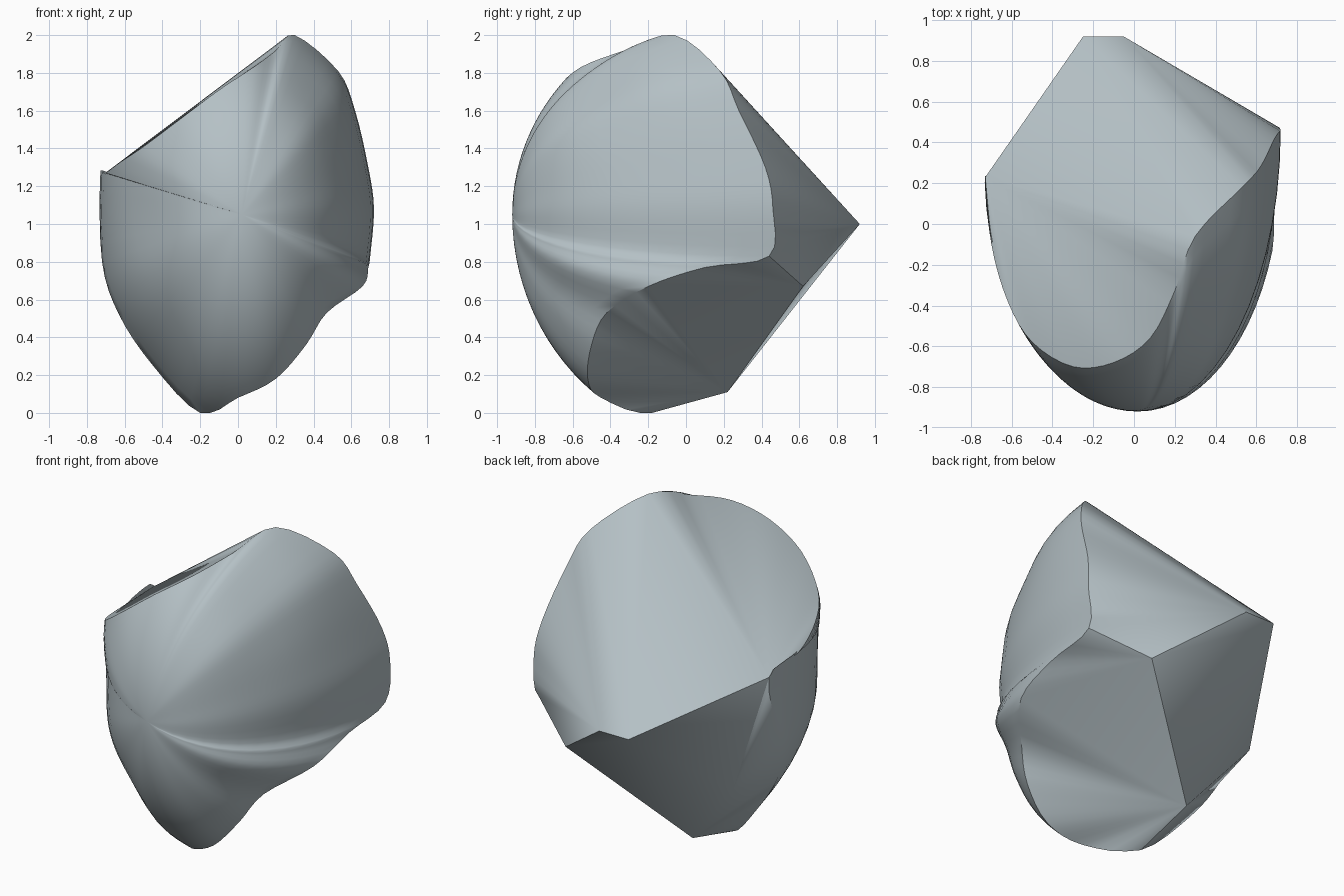
import bpy, bmesh, math
from mathutils import Vector

cube = bpy.data.objects.get("Cube")
if cube:
    bpy.data.objects.remove(cube, do_unlink=True)

# Rim of the rounded front, clockwise from the peak
rim = [Vector(p) for p in (
    (.3, -.06, 2), (.53, .18, 1.81), (.62, .28, 1.6), (.69, .42, 1.3),
    (.72, .46, 1.08), (.7, .44, .83), (.69, .1, .77), (.66, -.2, .67),
    (.47, -.42, .53), (.36, -.5, .36), (.2, -.52, .18), (0, -.45, .08),
    (-.2, -.18, 0), (-.45, -.05, .25), (-.63, 0, .52), (-.72, .12, .8),
    (-.73, .23, 1.25), (-.7, -.1, 1.27), (-.62, -.38, 1.33), (-.5, -.58, 1.41),
    (-.3, -.7, 1.56), (-.1, -.68, 1.71), (.08, -.56, 1.83), (.2, -.33, 1.92))]
nose = Vector((.02, -.92, 1.05))
steps, rings = 4, 14


def smooth_loop(pts):
    """Catmull-Rom curve through a closed loop of points."""
    out = []
    for i in range(len(pts)):
        a, b, c, d = (pts[(i + k) % len(pts)] for k in (-1, 0, 1, 2))
        for s in range(steps):
            t = s / steps
            out.append(.5 * (2 * b + (c - a) * t + (2 * a - 5 * b + 4 * c - d) * t ** 2
                             + (3 * b - a - 3 * c + d) * t ** 3))
    return out


def dome_arc(r):
    """Elliptical arc from a rim point towards the nose."""
    first = math.asin(min(.95, max(0, (.25 - r.y) / (.25 - nose.y))))
    for k in range(rings):
        a = first + (math.pi / 2 - first) * k / rings
        across = math.cos(a) / math.cos(first)
        depth = (math.sin(a) - math.sin(first)) / (1 - math.sin(first))
        yield (nose.x + (r.x - nose.x) * across,
               r.y + (nose.y - r.y) * depth,
               max(0, nose.z + (r.z - nose.z) * across))


# Dome: a grid of arcs closed at the nose
bm = bmesh.new()
arcs = [[bm.verts.new(p) for p in dome_arc(r)] for r in smooth_loop(rim)]
tip = bm.verts.new(nose)
count = len(arcs)
for i in range(count):
    a, b = arcs[i], arcs[(i + 1) % count]
    for k in range(rings - 1):
        bm.faces.new((a[k], b[k], b[k + 1], a[k + 1]))
    bm.faces.new((a[-1], b[-1], tip))

# Shallow hollows pressed into the dome: centre, radius, depth
core = Vector((0, 0, 1))
for centre, radius, depth in [((.4, -.4, 1.6), .24, .03), ((-.45, -.62, 1), .22, .015)]:
    for v in bm.verts:
        d = (v.co - Vector(centre)).length / radius
        v.co += (core - v.co).normalized() * depth * math.exp(-d * d)

# Broken back: corner points joined to the rim by fans
edge = [arc[0] for arc in arcs]
spur, spur_right, right_low, base, left_low = (bm.verts.new(p) for p in (
    (-.25, .92, 1), (-.05, .92, 1), (.39, .62, .67), (-.2, .22, .11), (-.56, .34, .55)))
shoulder = edge[16 * steps]
fans = [(0, 1, spur), (1, 5, spur_right), (5, 7, right_low), (7, 14, base),
        (14, 16, left_low), (16, 24, shoulder)]
for start, end, corner in fans:
    for i in range(start * steps, end * steps):
        if edge[i] != corner:
            bm.faces.new((edge[i], edge[(i + 1) % count], corner))

# Facets between neighbouring fans, then the facets around the spur
for (_, end, a), (_, _, b) in zip(fans[:4], fans[1:5]):
    bm.faces.new((edge[end * steps], a, b))
for tri in ((shoulder, left_low, spur), (shoulder, spur, edge[0]),
            (spur, spur_right, right_low), (spur, right_low, base),
            (spur, base, left_low)):
    bm.faces.new(tri)
bmesh.ops.recalc_face_normals(bm, faces=bm.faces[:])

mesh = bpy.data.meshes.new("rock")
bm.to_mesh(mesh)
bm.free()
rock = bpy.data.objects.new("rock", mesh)
bpy.context.collection.objects.link(rock)

# Blue-grey stone
stone = bpy.data.materials.new("blue grey stone")
stone.use_nodes = True
colour = (.46, .53, .56, 1)
stone.diffuse_color = colour
stone.node_tree.nodes["Principled BSDF"].inputs["Base Color"].default_value = colour
mesh.materials.append(stone)

bpy.ops.object.select_all(action='DESELECT')
rock.select_set(True)
bpy.context.view_layer.objects.active = rock
bpy.ops.object.shade_smooth_by_angle(angle=math.radians(35))
